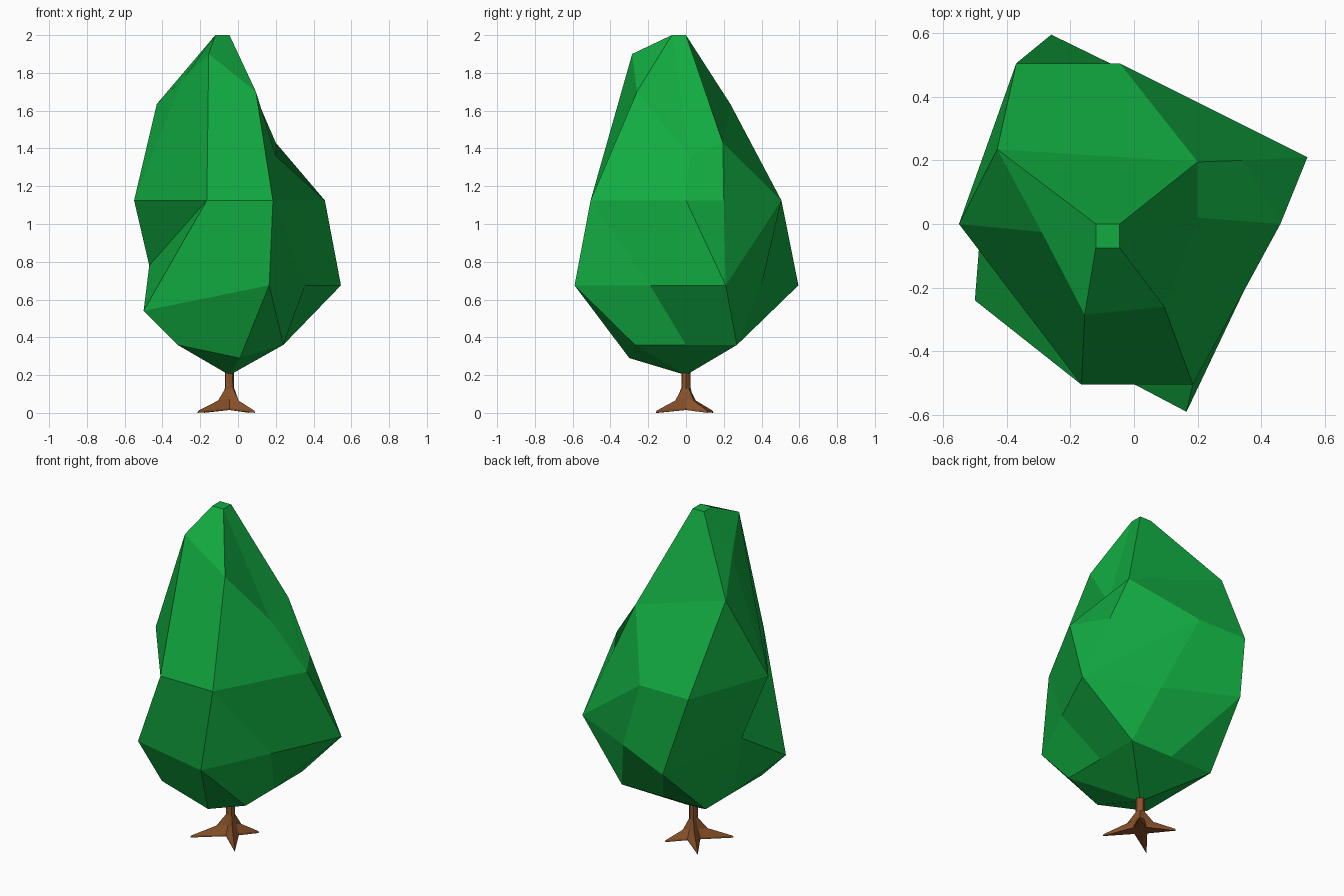
import bpy, bmesh, math

if "Cube" in bpy.data.objects:
    bpy.data.objects.remove(bpy.data.objects["Cube"])

def material(name, rgb):
    m = bpy.data.materials.new(name)
    m.diffuse_color = (*rgb, 1)
    m.use_nodes = True
    m.node_tree.nodes["Principled BSDF"].inputs["Base Color"].default_value = m.diffuse_color
    return m

def finish(bm, name, mat):
    bmesh.ops.recalc_face_normals(bm, faces=bm.faces[:])
    me = bpy.data.meshes.new(name)
    bm.to_mesh(me)
    bm.free()
    me.materials.append(mat)
    ob = bpy.data.objects.new(name, me)
    bpy.context.collection.objects.link(ob)
    return ob

def ring(bm, pts):
    return [bm.verts.new(p) for p in pts]

def stitch(bm, lo, up, steps):
    """Zip two closed rings: q = quad, a = step lower ring, b = step upper ring."""
    i = j = 0
    for s in steps:
        a, a2 = lo[i % len(lo)], lo[(i + 1) % len(lo)]
        b, b2 = up[j % len(up)], up[(j + 1) % len(up)]
        bm.faces.new({'q': (a, a2, b2, b), 'a': (a, a2, b), 'b': (a, b2, b)}[s])
        i += s in 'qa'
        j += s in 'qb'

green = material("leaf_green", (0.006, 0.41, 0.053))
brown = material("bark_brown", (0.25, 0.085, 0.023))

# Faceted crown: irregular rings from bottom to top, counter-clockwise from front left
bm = bmesh.new()
r1 = ring(bm, [(-.32, -.27, .36), (.01, -.30, .29), (.24, -.27, .36), (.24, 0, .36),
               (.24, .27, .36), (-.04, .27, .36), (-.32, .27, .36), (-.32, 0, .36)])
r2 = ring(bm, [(-.50, -.24, .54), (.165, -.59, .675), (.355, -.19, .675), (.545, .21, .675),
               (.14, .40, .675), (-.26, .595, .675), (-.47, .14, .78)])
r3 = ring(bm, [(x, y, 1.125) for x, y in
               [(-.165, -.505), (.185, -.505), (.46, 0), (.34, .20),
                (-.045, .505), (-.37, .505), (-.55, 0)]])
r4 = ring(bm, [(-.155, -.285, 1.90), (.095, -.26, 1.70), (.20, .02, 1.36),
               (.20, .195, 1.43), (-.43, .235, 1.635), (-.29, -.025, 1.77)])
r5 = ring(bm, [(x, y, 2.0) for x, y in
               [(-.12, -.075), (-.045, -.075), (-.045, 0), (-.12, 0)]])
stitch(bm, r1, r2, "qaqqbqaqba")
stitch(bm, r2, r3, "qaqbbaqqba")
stitch(bm, r3, r4, "qqqaqabq")
stitch(bm, r4, r5, "qaqqaq")
bm.faces.new(r5)
base = bm.verts.new((-.045, 0, .2))
for k in range(len(r1)):
    bm.faces.new((base, r1[(k + 1) % len(r1)], r1[k]))
finish(bm, "crown", green)

# Trunk: thin column flaring into four pointed roots
bm = bmesh.new()
cx = -.045
tips = [(-.215, -.15), (.09, -.16), (.06, .115), (-.18, .145)]

def root_ring(reach, tip_z, valley_r, valley_z):
    pts = []
    for k, (x, y) in enumerate(tips):
        pts.append((cx + (x - cx) * reach, y * reach, tip_z))
        a = -math.pi / 2 + k * math.pi / 2
        pts.append((cx + valley_r * math.cos(a), valley_r * math.sin(a), valley_z))
    return ring(bm, pts)

rings = [root_ring(1, 0, .05, .015), root_ring(.97, .012, .05, .025),
         root_ring(.36, .065, .032, .075), root_ring(.13, .13, .025, .13),
         root_ring(.12, .24, .024, .24)]
for lo, up in zip(rings, rings[1:]):
    stitch(bm, lo, up, "q" * 8)
bm.faces.new(rings[-1])
under = bm.verts.new((cx, 0, .015))
for k in range(8):
    bm.faces.new((under, rings[0][(k + 1) % 8], rings[0][k]))
finish(bm, "trunk", brown)
